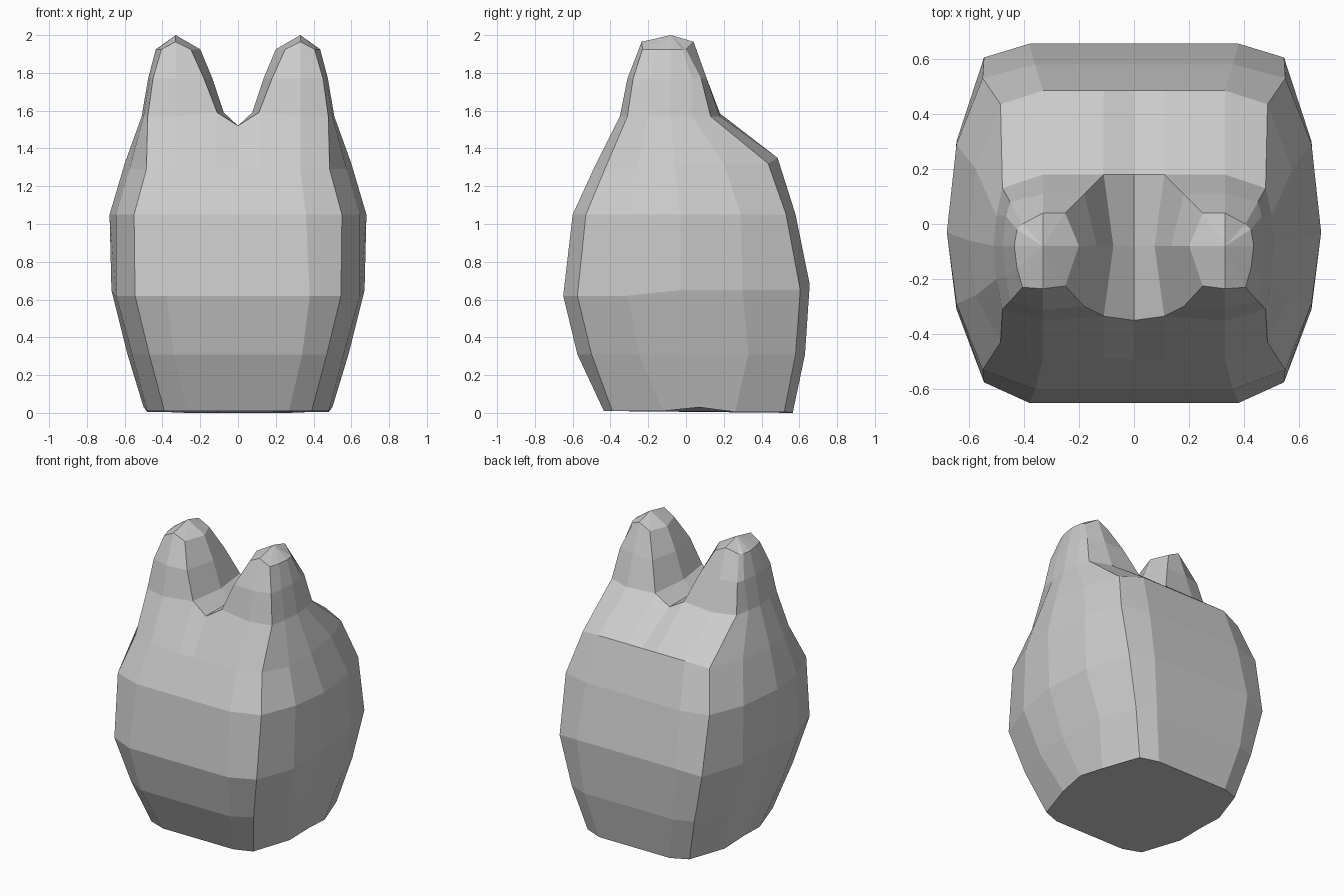
import bpy, bmesh

if "Cube" in bpy.data.objects:
    bpy.data.objects.remove(bpy.data.objects["Cube"])

bm = bmesh.new()


def half_ring(z, zb, xm, xc, xs, xw, yf, yfc, ysf, ysm, ysb, ybc, yb):
    """Half cross-section from front to back (without centre points)."""
    zm = (z + zb) / 2
    return [(xm, yf, z), (xc, yfc, z), (xs, ysf, z), (xw, ysm, zm),
            (xs, ysb, zm), (xc, ybc, zm), (xm, yb, zb)]


def add(points):
    return [bm.verts.new(p) for p in points]


def bridge(a, b, closed=False):
    n = len(a)
    for i in range(n if closed else n - 1):
        j = (i + 1) % n
        bm.faces.new((a[i], a[j], b[j], b[i]))


# Body cross-sections from the ground to just under the ears
sections = [
    (0.01, 0.00, .27, .39, .48, .50, -.435, -.39, -.12, .07, .26, .52, .565),
    (0.31, 0.31, .34, .47, .56, .585, -.575, -.50, -.25, .00, .33, .58, .63),
    (0.62, 0.68, .38, .545, .645, .67, -.65, -.575, -.31, -.03, .30, .605, .655),
    (1.05, 1.05, .36, .55, .645, .68, -.60, -.53, -.29, -.03, .29, .53, .58),
    (1.29, 1.35, .33, .485, .575, .60, -.49, -.43, -.26, -.06, .20, .435, .485),
]
rings = []
for s in sections:
    r = half_ring(*s)
    f, b = r[0], r[-1]
    pts = [(0, f[1], f[2]), (.11, f[1], f[2])] + r + [(.11, b[1], b[2]), (0, b[1], b[2])]
    rings.append(add(pts))
# Ring at the ear base, dipping at the centre
base = half_ring(1.57, 1.57, .33, .478, .50, .51, -.35, -.31, -.2, -.08, .03, .13, .18)
rings.append(add([(0, -.35, 1.52), (.11, -.335, 1.59)] + base
                 + [(.11, .18, 1.585), (0, .18, 1.52)]))
for a, b in zip(rings, rings[1:]):
    bridge(a, b)

# Saddle between the ears
top = rings[-1]
inner, mid = add([(.075, -.08, 1.59), (0, -.08, 1.52)])
bm.faces.new((top[0], top[1], inner, mid))
bm.faces.new((mid, inner, top[-2], top[-1]))

# Ear, tapering to a blunt tip
ear = top[1:-1] + [inner]
ear_sections = [
    ((1.77, 1.77, .33, .45, .466, .476, -.31, -.28, -.19, -.08, .03, .08, .11), .18, .135, 1.77),
    ((1.965, 1.965, .33, .405, .425, .435, -.235, -.23, -.16, -.08, -.02, .0, .04), .25, .20, 1.925),
]
for s, xi, xmid, zi in ear_sections:
    pts = half_ring(*s)
    pts = [pts[0]] + [(x, y, zi) for x, y, z in pts[1:-1]] + [pts[-1]]
    f, b = pts[0], pts[-1]
    pts = [(xi, f[1] + .01, zi)] + pts + [(xi, b[1], zi), (xmid, -.08, zi)]
    nxt = add(pts)
    bridge(ear, nxt, closed=True)
    ear = nxt
tip = bm.verts.new((.33, -.08, 2.0))
for i in range(len(ear)):
    bm.faces.new((ear[i], ear[(i + 1) % len(ear)], tip))

# Flat underside, with a slight lift at the sides
rings[0][5].co.z = .03
bm.faces.new(rings[0])

# Mirror the half across the centre plane
geom = bm.verts[:] + bm.edges[:] + bm.faces[:]
bmesh.ops.mirror(bm, geom=geom, axis='X', merge_dist=.0001)
bmesh.ops.remove_doubles(bm, verts=bm.verts[:], dist=.0005)
bmesh.ops.recalc_face_normals(bm, faces=bm.faces[:])

mesh = bpy.data.meshes.new("eared_body")
bm.to_mesh(mesh)
bm.free()
body = bpy.data.objects.new("eared_body", mesh)
bpy.context.collection.objects.link(body)
